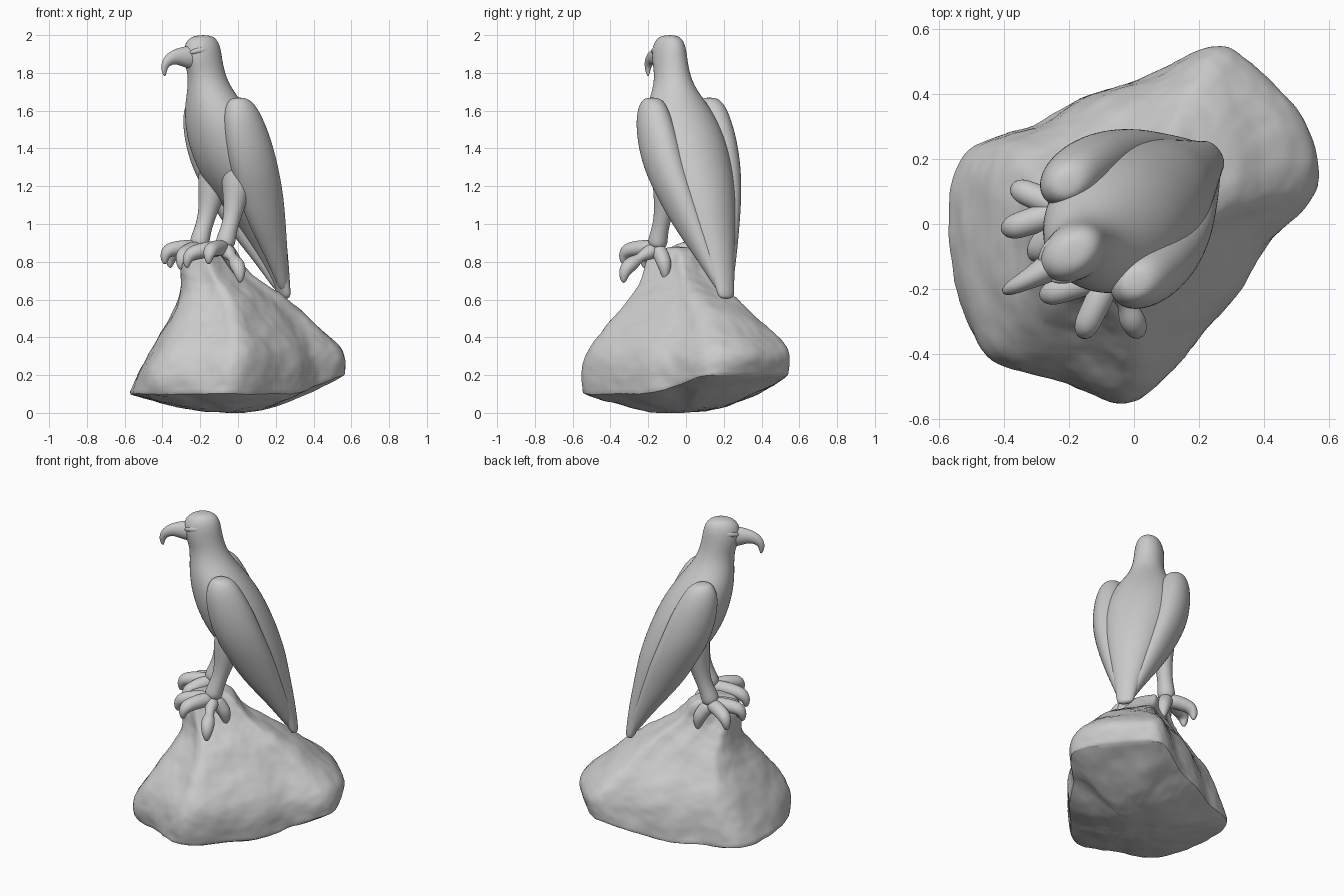
import bpy, bmesh, math
from mathutils import Vector, Matrix

if "Cube" in bpy.data.objects:
    bpy.data.objects.remove(bpy.data.objects["Cube"])

# Bird frame: u forward, v to its left; turned 35 degrees from -x
V0 = -0.035
ROT = Matrix.Rotation(math.radians(214.8), 3, 'Z')


def place(u, v, z):
    return ROT @ Vector((u, v + V0, z))


def skin(name, rings, sub=2, crease_ring=None):
    """Bridge equal-sized rings of points, cap both ends, smooth."""
    bm = bmesh.new()
    vs = [[bm.verts.new(p) for p in r] for r in rings]
    n = len(rings[0])
    for a, b in zip(vs, vs[1:]):
        for i in range(n):
            j = (i + 1) % n
            bm.faces.new((a[i], a[j], b[j], b[i]))
    bm.faces.new(vs[0])
    bm.faces.new(vs[-1])
    bmesh.ops.recalc_face_normals(bm, faces=bm.faces[:])
    if crease_ring is not None:
        lay = bm.edges.layers.float.new('crease_edge')
        ring = set(vs[crease_ring])
        for e in bm.edges:
            if e.verts[0] in ring and e.verts[1] in ring:
                e[lay] = 0.9
    me = bpy.data.meshes.new(name)
    bm.to_mesh(me)
    bm.free()
    ob = bpy.data.objects.new(name, me)
    bpy.context.collection.objects.link(ob)
    m = ob.modifiers.new('smooth', 'SUBSURF')
    m.levels = m.render_levels = sub
    for p in me.polygons:
        p.use_smooth = True
    return ob


def stack(name, sections, side=1, n=16, du=0):
    """Horizontal ellipses: (z, u_back, u_front, v_centre, v_half)."""
    rings = []
    for z, ub, uf, v, rv in sections:
        rings.append([place(du + (ub + uf) / 2 + (uf - ub) / 2 * math.cos(t),
                            side * v + rv * math.sin(t), z)
                      for t in (2 * math.pi * i / n for i in range(n))])
    return skin(name, rings)


def tube(name, pts, side=1, flat=1.0, n=10):
    """Round limb along points (u, v, z, radius)."""
    c = [Vector((u, side * v, z)) for u, v, z, _ in pts]
    rings = []
    for i, p in enumerate(c):
        d = (c[min(i + 1, len(c) - 1)] - c[max(i - 1, 0)]).normalized()
        ref = Vector((0, 1, 0)) if abs(d.y) < 0.85 else Vector((1, 0, 0))
        b = d.cross(ref).normalized()
        a = b.cross(d)
        r = pts[i][3]
        rings.append([place(*(p + a * r * flat * math.cos(t) + b * r * math.sin(t)))
                      for t in (2 * math.pi * k / n for k in range(n))])
    return skin(name, rings)


# Body, neck, head and tail in one loft
stack('body', [
    (2.00, .17, .23, 0, .03), (1.985, .125, .285, 0, .06), (1.94, .10, .315, 0, .082),
    (1.87, .09, .315, 0, .088), (1.80, .075, .285, 0, .09), (1.72, .04, .28, 0, .11),
    (1.62, -.04, .285, 0, .175), (1.50, -.125, .27, 0, .215), (1.38, -.185, .235, 0, .225),
    (1.25, -.235, .17, 0, .215), (1.12, -.275, .06, 0, .18), (1.00, -.295, -.05, 0, .145),
    (.80, -.33, -.20, 0, .085), (.66, -.345, -.28, 0, .055), (.60, -.35, -.30, 0, .05)])

# Hooked beak
tube('beak', [(.22, 0, 1.88, .08), (.31, -.005, 1.885, .06), (.37, -.012, 1.887, .043),
              (.415, -.018, 1.868, .034), (.44, -.022, 1.83, .022),
              (.433, -.022, 1.78, .007)], flat=.75)

# Toe tips per foot: (u, v outwards, drop)
TOES = {'left': ((.35, .06, .02), (.32, .22, .0), (.18, .315, .10), (.07, .12, .08)),
        'right': ((.305, .06, .03), (.33, .175, .0), (.235, .26, .02), (.07, .12, .08))}
for side, word in ((1, 'left'), (-1, 'right')):
    # Brow ridge, mostly sunk into the head
    tube(word + '_brow', [(.17, .05, 1.915, .008), (.22, .064, 1.922, .02),
                          (.27, .054, 1.92, .02), (.31, .03, 1.905, .008)], side)
    # Folded wing, wrapping toward the back
    stack(word + '_wing', [
        (1.67, .05, .11, .185, .03), (1.65, .0, .145, .187, .06),
        (1.58, -.05, .17, .19, .085), (1.45, -.115, .16, .187, .1),
        (1.30, -.17, .12, .177, .1), (1.15, -.225, .045, .148, .09),
        (1.00, -.265, -.04, .113, .075), (.85, -.305, -.16, .075, .053),
        (.72, -.335, -.255, .04, .035), (.64, -.35, -.305, .02, .02)], side, du=.02)
    # Feathered leg
    tube(word + '_leg', [(.02, .10, 1.36, .10), (.055, .11, 1.24, .095), (.075, .115, 1.12, .065),
                         (.10, .12, 1.02, .046), (.13, .12, .94, .05), (.15, .12, .87, .062)], side)
    # Three front toes and a rear toe, each ending in a short claw
    for k, (u, v, drop) in enumerate(TOES[word]):
        du, dv = u - .145, v - .12
        tube(f'{word}_toe_{k + 1}',
             [(.145 + du * f, .12 + dv * f, z - drop * f, r) for f, z, r in
              ((0, .87, .042), (.35, .875, .045), (.65, .87, .043), (.9, .86, .042),
               (1.0, .825, .028), (.98, .785, .01))], side)

# Rock: plan outline fitted into a bounding box per level
OUTLINE = [(-.57, 0), (-.54, .2), (-.46, .265), (-.3, .29), (-.17, .4), (0, .43), (.1, .48),
           (.22, .55), (.3, .53), (.4, .4), (.5, .3), (.575, .15), (.53, .06), (.4, -.03),
           (.33, -.18), (.2, -.32), (.06, -.48), (-.04, -.55), (-.13, -.52), (-.25, -.44),
           (-.42, -.41), (-.53, -.28)]
# Extra fullness of the slope at some outline corners
FULL = {19: 1.03, 20: 1.10, 21: 1.04, 9: 1.06, 10: 1.06}
LEVELS = [  # z, x0, x1, y0, y1, share of the tilt of the rim
    (.0, -.15, .13, -.15, .13, 0), (.035, -.36, .34, -.35, .33, .45),
    (.10, -.59, .59, -.565, .555, 1), (.20, -.55, .59, -.57, .56, .75),
    (.31, -.49, .57, -.555, .555, .3), (.42, -.415, .475, -.465, .485, 0),
    (.52, -.355, .365, -.375, .365, 0), (.62, -.315, .26, -.29, .26, 0),
    (.70, -.305, .12, -.245, .16, 0), (.78, -.305, .02, -.225, .10, 0),
    (.85, -.285, -.02, -.21, .09, 0), (.88, -.21, -.08, -.14, .04, 0)]
rings = []
for z, x0, x1, y0, y1, tilt in LEVELS:
    ring = []
    for i, (x, y) in enumerate(OUTLINE):
        lift = .1 * tilt * max(0, min(1, (x + .7 * y - .2) / .4))
        k = FULL.get(i, 1) if .15 < z < .6 else 1
        ring.append(Vector((x0 + (x1 - x0) * (x * k + .575) / 1.15,
                            y0 + (y1 - y0) * (y * k + .55) / 1.1, z + lift)))
    rings.append(ring)
rock = skin('rock', rings, sub=3, crease_ring=2)

# Weathered stone surface
tex = bpy.data.textures.new('stone_noise', 'CLOUDS')
tex.noise_scale = .15
d = rock.modifiers.new('weathering', 'DISPLACE')
d.texture = tex
d.strength = .022
d.mid_level = .5
bpy.context.view_layer.objects.active = rock
rock.select_set(True)
bpy.ops.object.shade_smooth_by_angle(angle=math.radians(50))
